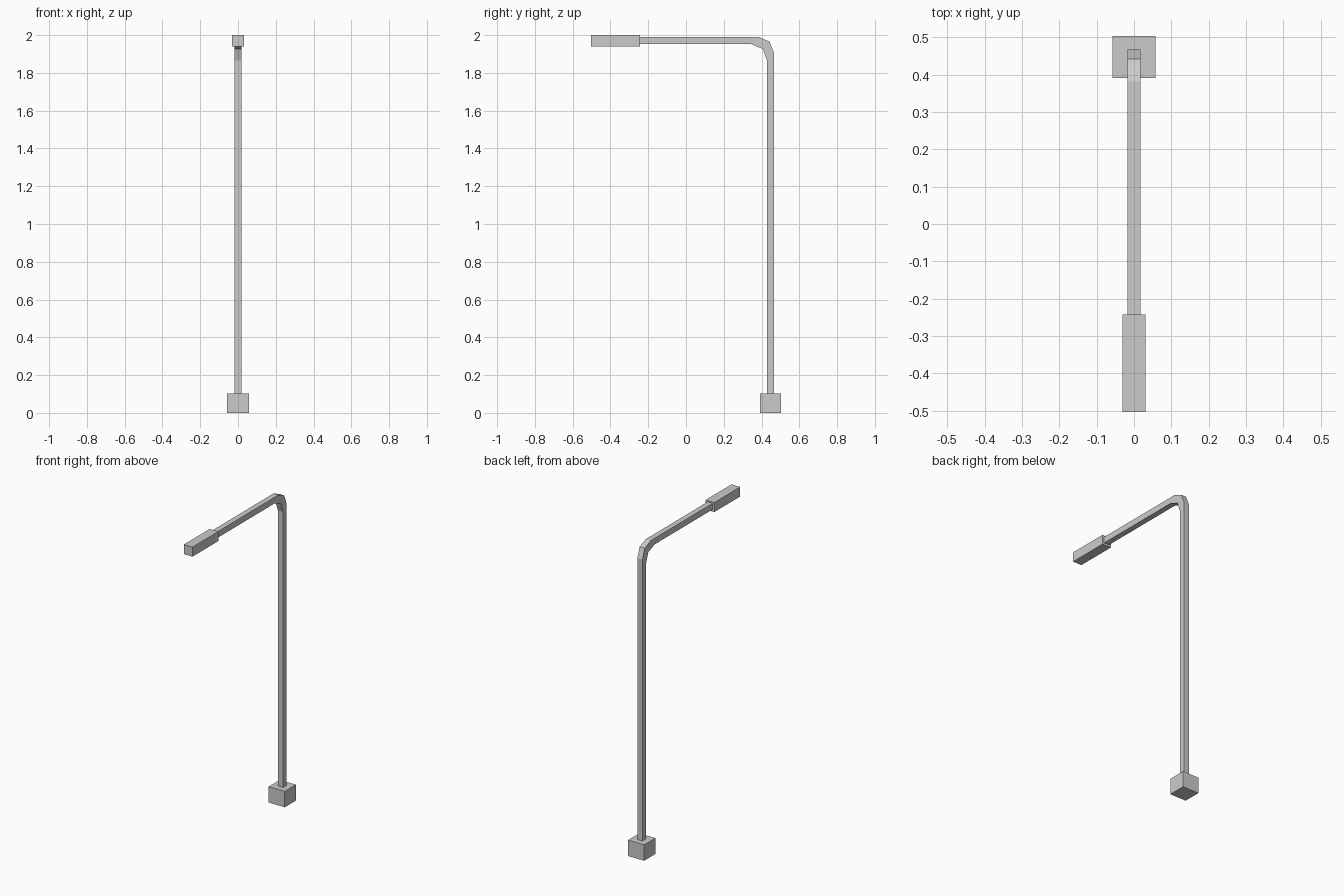
import bpy, bmesh

if "Cube" in bpy.data.objects:
    bpy.data.objects.remove(bpy.data.objects["Cube"])


def mesh_object(name, verts, faces):
    mesh = bpy.data.meshes.new(name)
    mesh.from_pydata(verts, [], faces)
    bm = bmesh.new()
    bm.from_mesh(mesh)
    bmesh.ops.recalc_face_normals(bm, faces=bm.faces)
    bm.to_mesh(mesh)
    bm.free()
    obj = bpy.data.objects.new(name, mesh)
    bpy.context.collection.objects.link(obj)
    return obj


def sweep(name, half_width, outer, inner):
    """Rectangular tube through matching outer and inner (y, z) points."""
    verts = []
    for (yo, zo), (yi, zi) in zip(outer, inner):
        verts += [(-half_width, yo, zo), (half_width, yo, zo),
                  (half_width, yi, zi), (-half_width, yi, zi)]
    n = len(outer)
    faces = [(0, 1, 2, 3), tuple(range(4 * n - 4, 4 * n))]
    for s in range(n - 1):
        for k in range(4):
            a, b = 4 * s + k, 4 * s + (k + 1) % 4
            faces.append((a, b, b + 4, a + 4))
    return mesh_object(name, verts, faces)


# Square foot block
sweep("base_block", 0.057, [(0.504, 0), (0.504, 0.102)], [(0.391, 0), (0.391, 0.102)])

# Pole with two-step bend into the horizontal arm
sweep("pole_and_arm", 0.018,
      [(0.467, 0.102), (0.467, 1.902), (0.442, 1.966), (0.382, 1.991), (-0.243, 1.991)],
      [(0.429, 0.102), (0.429, 1.865), (0.407, 1.926), (0.346, 1.952), (-0.243, 1.952)])

# Lamp head at the end of the arm
sweep("lamp_head", 0.031, [(-0.243, 2.0), (-0.504, 2.0)], [(-0.243, 1.939), (-0.504, 1.939)])
